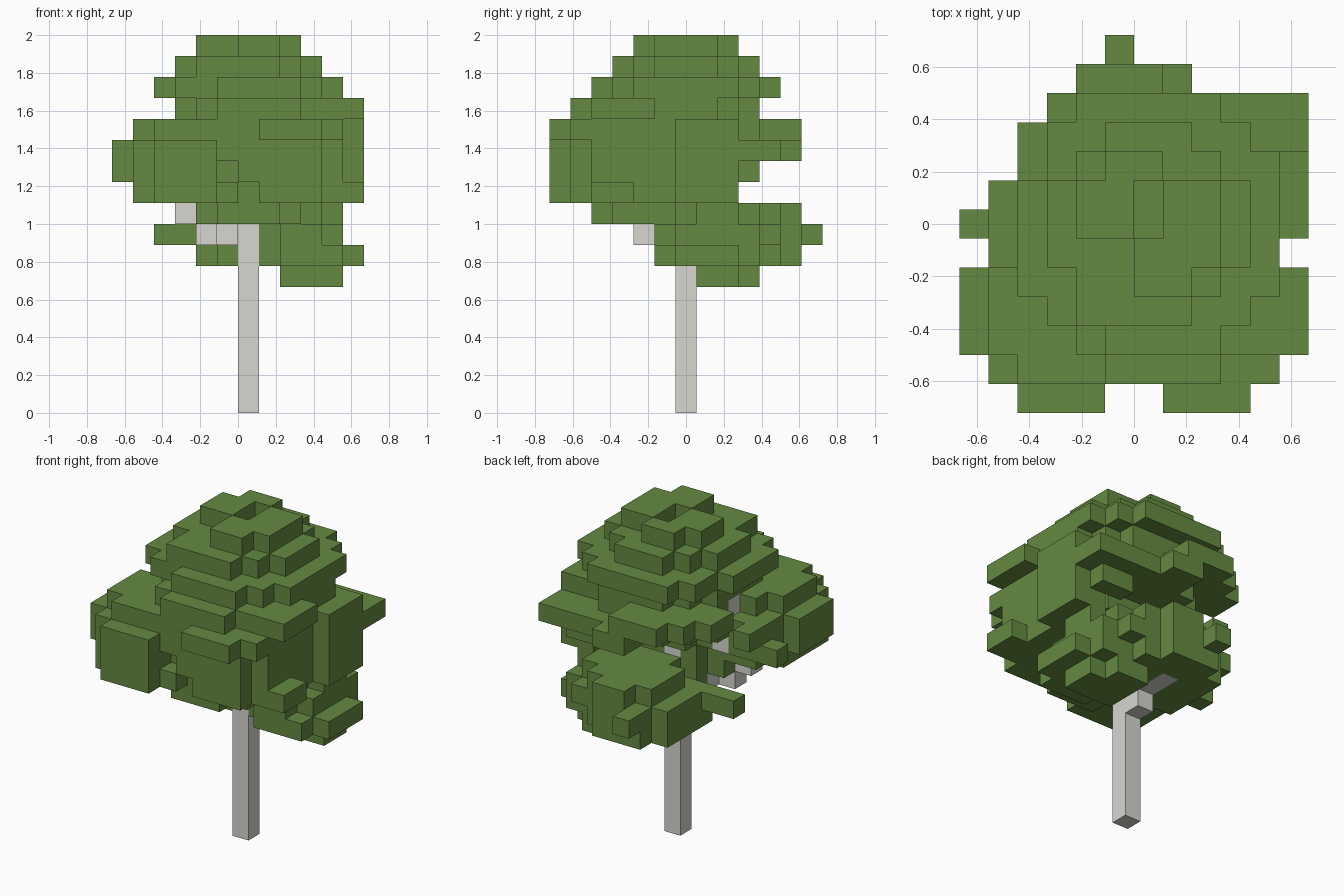
import bpy
import bmesh
import random
from mathutils import Vector

random.seed(4)
CELL = 1 / 9
MID = Vector((0, 6.5, 0))

old = bpy.data.objects.get("Cube")
if old:
    bpy.data.objects.remove(old)


def material(name, color):
    mat = bpy.data.materials.new(name)
    mat.use_nodes = True
    mat.diffuse_color = (*color, 1)
    mat.node_tree.nodes["Principled BSDF"].inputs["Base Color"].default_value = (*color, 1)
    return mat


def box(x0, x1, y0, y1, z0, z1):
    """Cells of a solid block."""
    return {(x, y, z) for x in range(x0, x1) for y in range(y0, y1) for z in range(z0, z1)}


def disc(z, x0, x1, y0, y1):
    """Cells of one rounded layer with a ragged rim."""
    cx, cy, rx, ry = (x0 + x1) / 2, (y0 + y1) / 2, (x1 - x0) / 2, (y1 - y0) / 2
    cells = set()
    for x, y, _ in sorted(box(x0, x1, y0, y1, z, z + 1)):
        reach = ((x + .5 - cx) / rx) ** 2 + ((y + .5 - cy) / ry) ** 2
        if reach < 1 + random.uniform(-.1, .15):
            cells.add((x, y, z))
    return cells


def clump(top, layers):
    """Rounded layers stacked downwards from the top one."""
    cells = set()
    for step, extent in enumerate(layers):
        cells |= disc(top - step, *extent)
    return cells


def block_mesh(name, cells, solid, mat):
    """Outer faces of the cells, leaving out those against other solid cells."""
    bm = bmesh.new()
    for cell in sorted(cells):
        for axis in range(3):
            for sign in (-1, 1):
                step = [0, 0, 0]
                step[axis] = sign
                if tuple(c + s for c, s in zip(cell, step)) in solid:
                    continue
                normal, u, v = Vector(step), Vector(), Vector()
                u[(axis + 1) % 3] = .5
                v[(axis + 2) % 3] = .5 * sign
                mid = Vector(cell) + Vector((.5, .5, .5)) + normal / 2 - MID
                corners = (mid - u - v, mid + u - v, mid + u + v, mid - u + v)
                bm.faces.new([bm.verts.new(p * CELL) for p in corners])
    bmesh.ops.remove_doubles(bm, verts=bm.verts, dist=CELL / 100)
    mesh = bpy.data.meshes.new(name)
    bm.to_mesh(mesh)
    bm.free()
    mesh.materials.append(mat)
    obj = bpy.data.objects.new(name, mesh)
    bpy.context.collection.objects.link(obj)


# Trunk, with one branch to the front left and one to the back
trunk = box(0, 1, 6, 7, 0, 13)
trunk |= box(-1, 0, 5, 6, 8, 9) | box(-2, -1, 4, 5, 8, 9)
trunk |= box(-3, -2, 4, 5, 9, 11) | box(-3, -2, 5, 7, 11, 12) | box(-3, -2, 6, 7, 12, 14)
trunk |= box(0, 1, 7, 8, 6, 8) | box(0, 1, 8, 10, 7, 8)

# Main crown: notched top, rounded layers, hollow at the left
crown = box(-2, 1, 6, 9, 17, 18) | box(0, 3, 4, 8, 17, 18)
crown -= {(-2, 8, 17), (2, 4, 17)} | box(0, 1, 6, 8, 17, 18)
crown |= clump(16, [(-3, 4, 3, 10), (-4, 5, 2, 11), (-3, 5, 1, 10), (-4, 5, 1, 10),
                    (-3, 5, 1, 10), (-2, 5, 2, 8), (-2, 5, 2, 7), (-2, 3, 2, 7)])
crown -= box(-5, -3, 5, 8, 12, 14)

# Flat shelves at the back and a thin wall at the right
crown |= box(0, 6, 6, 11, 12, 13) | box(-2, 1, 9, 12, 13, 14) | box(0, 2, 11, 12, 12, 13)
crown |= box(-4, -3, 8, 10, 13, 14) | box(-3, -2, 9, 11, 13, 14)
crown |= box(4, 6, 6, 9, 10, 14) | box(3, 5, 9, 10, 11, 12)

# Left front clump with clipped corners and side twigs
left = clump(13, [(-5, -1, 1, 6), (-6, 0, 0, 7), (-6, 0, 0, 7), (-5, 0, 0, 6)])
left -= box(-6, -5, 0, 2, 10, 14) | box(-6, -5, 5, 6, 10, 14) | box(-5, -4, 0, 1, 10, 14)
left |= box(-6, -4, 6, 7, 11, 12) | box(-5, -4, 6, 8, 12, 13)

# Right front clump with two flat shelves
right = clump(13, [(0, 5, 0, 6), (0, 5, 1, 6), (-1, 5, 1, 6), (0, 5, 1, 6)])
right |= box(2, 6, 2, 5, 14, 15) | box(4, 6, 2, 4, 10, 11)

# Low clump at the back, with a few stray twigs of leaf
low = clump(9, [(-1, 3, 7, 12), (-2, 4, 6, 12), (-2, 3, 6, 12), (2, 5, 7, 10)])
low |= clump(9, [(1, 5, 6, 10), (1, 5, 5, 11), (1, 6, 5, 10)])
low |= box(-4, -2, 7, 8, 8, 9) | box(-1, 0, 11, 13, 8, 9) | box(-2, 0, 7, 9, 7, 8)
low |= box(-1, 2, 11, 12, 7, 8)
low -= {(4, 9, 6)}

crown -= trunk
left -= trunk | crown
right -= trunk | crown | left
low -= trunk | crown
solid = trunk | crown | left | right | low

leaf_green = material("leaf green", (.128, .255, .053))
bark_grey = material("pale bark grey", (.68, .67, .63))
block_mesh("trunk", trunk, solid, bark_grey)
block_mesh("main_crown", crown, solid, leaf_green)
block_mesh("left_leaf_clump", left, solid, leaf_green)
block_mesh("right_leaf_clump", right, solid, leaf_green)
block_mesh("low_leaf_clump", low, solid, leaf_green)
